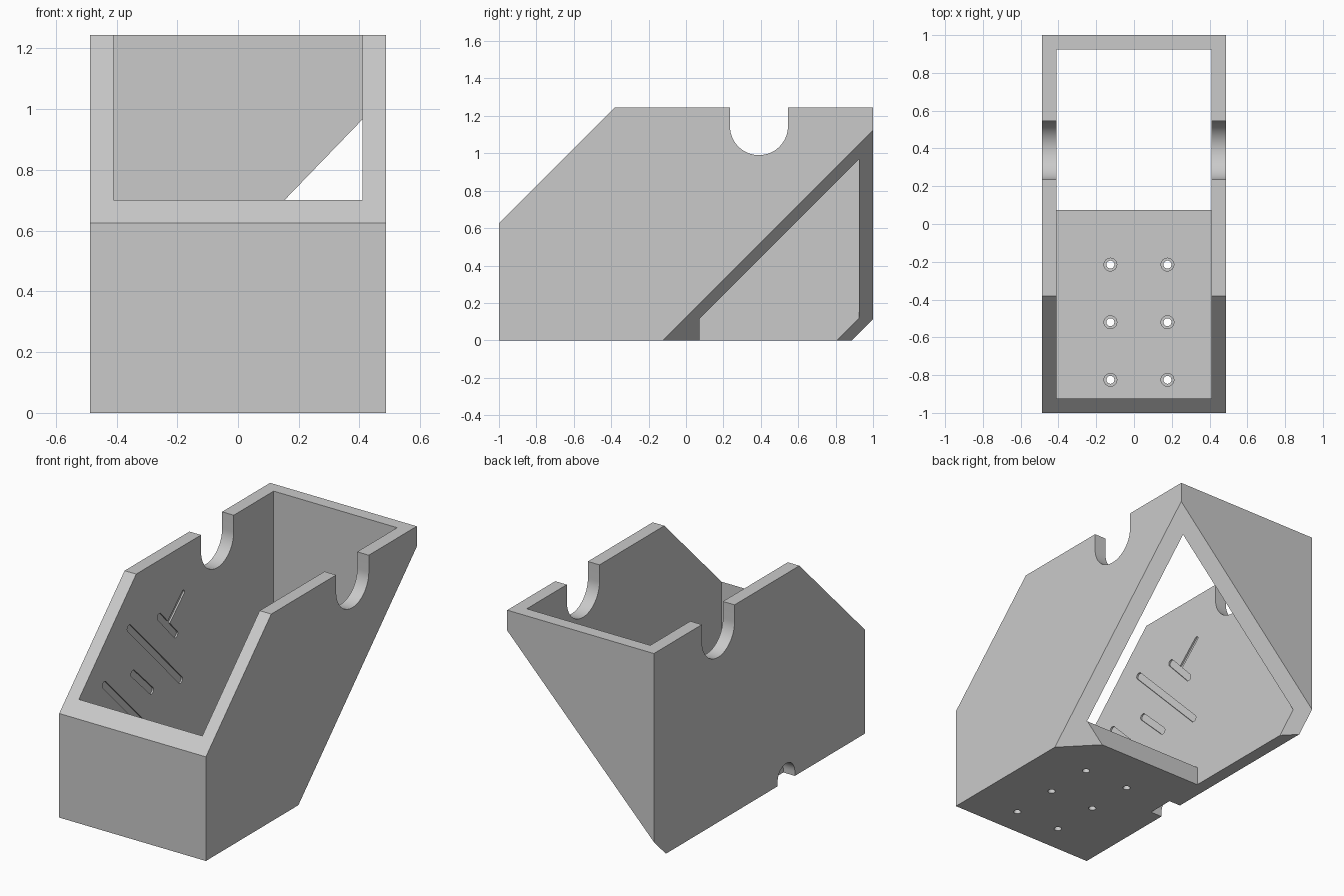
import bpy
import bmesh
from math import pi, cos, sin, atan2
from mathutils import Matrix, Vector

if "Cube" in bpy.data.objects:
    bpy.data.objects.remove(bpy.data.objects["Cube"], do_unlink=True)

HALF_X, TOP = 0.487, 1.245
IN_X, IN_Y = 0.41, 0.924
FLOOR, FLOOR_END = 0.113, 0.073

grey = bpy.data.materials.new("plain_grey")
grey.use_nodes = True
color = (0.59, 0.59, 0.59, 1)
grey.diffuse_color = color
grey.node_tree.nodes["Principled BSDF"].inputs["Base Color"].default_value = color


def make(name, bm):
    bmesh.ops.recalc_face_normals(bm, faces=bm.faces)
    mesh = bpy.data.meshes.new(name)
    bm.to_mesh(mesh)
    bm.free()
    mesh.materials.append(grey)
    obj = bpy.data.objects.new(name, mesh)
    bpy.context.collection.objects.link(obj)
    return obj


def prism(outline, x0, x1):
    """Extrude a (y, z) outline from x0 to x1."""
    bm = bmesh.new()
    face = bm.faces.new([bm.verts.new((x0, y, z)) for y, z in outline])
    new = bmesh.ops.extrude_face_region(bm, geom=[face])["geom"]
    verts = [v for v in new if isinstance(v, bmesh.types.BMVert)]
    bmesh.ops.translate(bm, verts=verts, vec=(x1 - x0, 0, 0))
    return bm


def capsule(a, b, r, steps=16):
    """Outline of a round-ended slot from a to b."""
    turn = atan2(b[1] - a[1], b[0] - a[0])
    pts = []
    for c, start in ((b, turn - pi / 2), (a, turn + pi / 2)):
        for i in range(steps + 1):
            t = start + pi * i / steps
            pts.append((c[0] + r * cos(t), c[1] + r * sin(t)))
    return pts


def drill(x, y, r, z0, z1):
    bm = bmesh.new()
    bmesh.ops.create_cone(bm, cap_ends=True, segments=32, radius1=r, radius2=r,
                          depth=z1 - z0,
                          matrix=Matrix.Translation((x, y, (z0 + z1) / 2)))
    return bm


def cut(target, name, bm):
    cutter = make(name, bm)
    cutter.hide_render = True
    mod = target.modifiers.new("cut", "BOOLEAN")
    mod.operation, mod.solver, mod.object = "DIFFERENCE", "EXACT", cutter
    bpy.ops.object.select_all(action="DESELECT")
    bpy.context.view_layer.objects.active = target
    target.select_set(True)
    bpy.ops.object.modifier_apply(modifier=mod.name)
    bpy.data.objects.remove(cutter, do_unlink=True)


# Outer block with sloping front, its lower back corner sliced off obliquely
block = prism([(-1, 0), (1, 0), (1, TOP), (-0.38, TOP), (-1, 0.625)], -HALF_X, HALF_X)
bmesh.ops.recalc_face_normals(block, faces=block.faces)
bmesh.ops.bisect_plane(block, geom=block.verts[:] + block.edges[:] + block.faces[:],
                       plane_co=Vector((0, 0, -0.382)),
                       plane_no=Vector((1.036, 1, -1)).normalized(),
                       clear_outer=True)
rim = [e for e in block.edges if e.is_boundary]
bmesh.ops.holes_fill(block, edges=rim, sides=0)
body = make("open_holder_body", block)

# Inner cavity, running out through the bottom behind the floor
cut(body, "cavity_cutter",
    prism([(-IN_Y, FLOOR), (FLOOR_END, FLOOR), (FLOOR_END, -1),
           (IN_Y, -1), (IN_Y, 2), (-IN_Y, 2)], -IN_X, IN_X))

# Round-bottomed cradle notches in both side walls
cut(body, "cradle_cutter", prism(capsule((0.39, 1.145), (0.39, 2), 0.155, 32), -1, 1))

# Cable notch under one side wall
cut(body, "cable_notch_cutter",
    prism(capsule((-0.255, -0.5), (-0.255, 0.025), 0.082), -1, -IN_X))

# Counterbored screw holes in the floor
for x in (-0.125, 0.177):
    for y in (-0.215, -0.52, -0.825):
        cut(body, "screw_hole_cutter", drill(x, y, 0.021, -0.1, 0.3))
        cut(body, "counterbore_cutter", drill(x, y, 0.034, 0.07, 0.3))

# Shallow round-ended grooves inside one side wall
grooves = [
    ((-0.445, 0.945), (0.04, 0.45), 0.02),
    ((-0.16, 0.905), (-0.005, 0.74), 0.02),
    ((-0.08, 0.83), (0.065, 0.965), 0.013),
    ((-0.41, 0.66), (-0.235, 0.49), 0.02),
    ((-0.68, 0.695), (-0.185, 0.19), 0.02),
]
for a, b, r in grooves:
    cut(body, "groove_cutter", prism(capsule(a, b, r), -IN_X - 0.01, -IN_X + 0.05))

bpy.ops.object.select_all(action="DESELECT")
bpy.context.view_layer.objects.active = body
body.select_set(True)
bpy.ops.object.shade_smooth_by_angle(angle=pi / 6)
